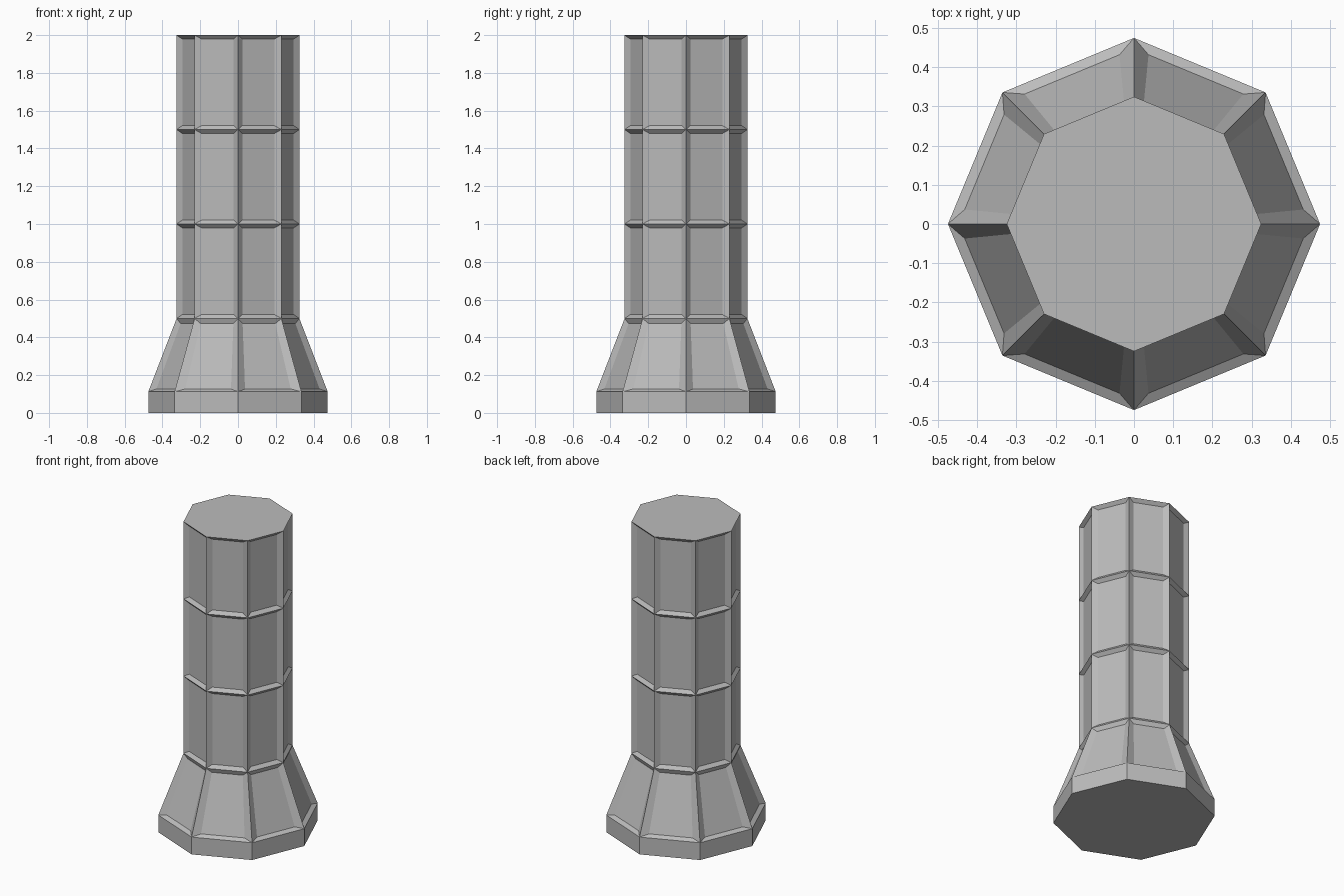
import bpy, bmesh
from math import cos, sin, pi
from mathutils import Vector

if "Cube" in bpy.data.objects:
    bpy.data.objects.remove(bpy.data.objects["Cube"])

SIDES = 8
COLUMN_R, BASE_R = 0.325, 0.475
DEPTH, MARGIN = 0.019, 0.021

stone = bpy.data.materials.new("grey stone")
stone.use_nodes = True
stone.diffuse_color = (0.5, 0.5, 0.5, 1)
stone.node_tree.nodes["Principled BSDF"].inputs["Base Color"].default_value = (0.5, 0.5, 0.5, 1)


def ring(bm, radius, z):
    return [bm.verts.new((radius * cos(2 * pi * i / SIDES), radius * sin(2 * pi * i / SIDES), z))
            for i in range(SIDES)]


def sink_panel(bm, a, b, c, d):
    """Sunken panel with sloped borders; a-b is the lower edge, c-d the upper."""
    normal = (b.co - a.co).cross(d.co - a.co).normalized()
    v = MARGIN / (d.co.z - a.co.z)
    inner = []
    for u, w in ((0.133, v), (0.867, v), (0.867, 1 - v), (0.133, 1 - v)):
        low, high = a.co.lerp(b.co, u), d.co.lerp(c.co, u)
        inner.append(bm.verts.new(low.lerp(high, w) - normal * DEPTH))
    outer = [a, b, c, d]
    for i in range(4):
        j = (i + 1) % 4
        bm.faces.new((outer[i], outer[j], inner[j], inner[i]))
    bm.faces.new(inner)


# Rings of the pillar: plinth, flared foot, three shaft drums
levels = [(BASE_R, 0), (BASE_R, 0.112), (COLUMN_R, 0.5),
          (COLUMN_R, 1), (COLUMN_R, 1.5), (COLUMN_R, 2)]
bm = bmesh.new()
rings = [ring(bm, r, z) for r, z in levels]
for row, (low, high) in enumerate(zip(rings, rings[1:])):
    for i in range(SIDES):
        j = (i + 1) % SIDES
        quad = (low[i], low[j], high[j], high[i])
        if row == 0:
            bm.faces.new(quad)      # plain plinth side
        else:
            sink_panel(bm, *quad)

# Flat underside and top cap
bm.faces.new(rings[0][::-1])
bm.faces.new(rings[-1])
bm.normal_update()

mesh = bpy.data.meshes.new("pillar")
bm.to_mesh(mesh)
bm.free()
mesh.materials.append(stone)
pillar = bpy.data.objects.new("pillar", mesh)
bpy.context.collection.objects.link(pillar)
